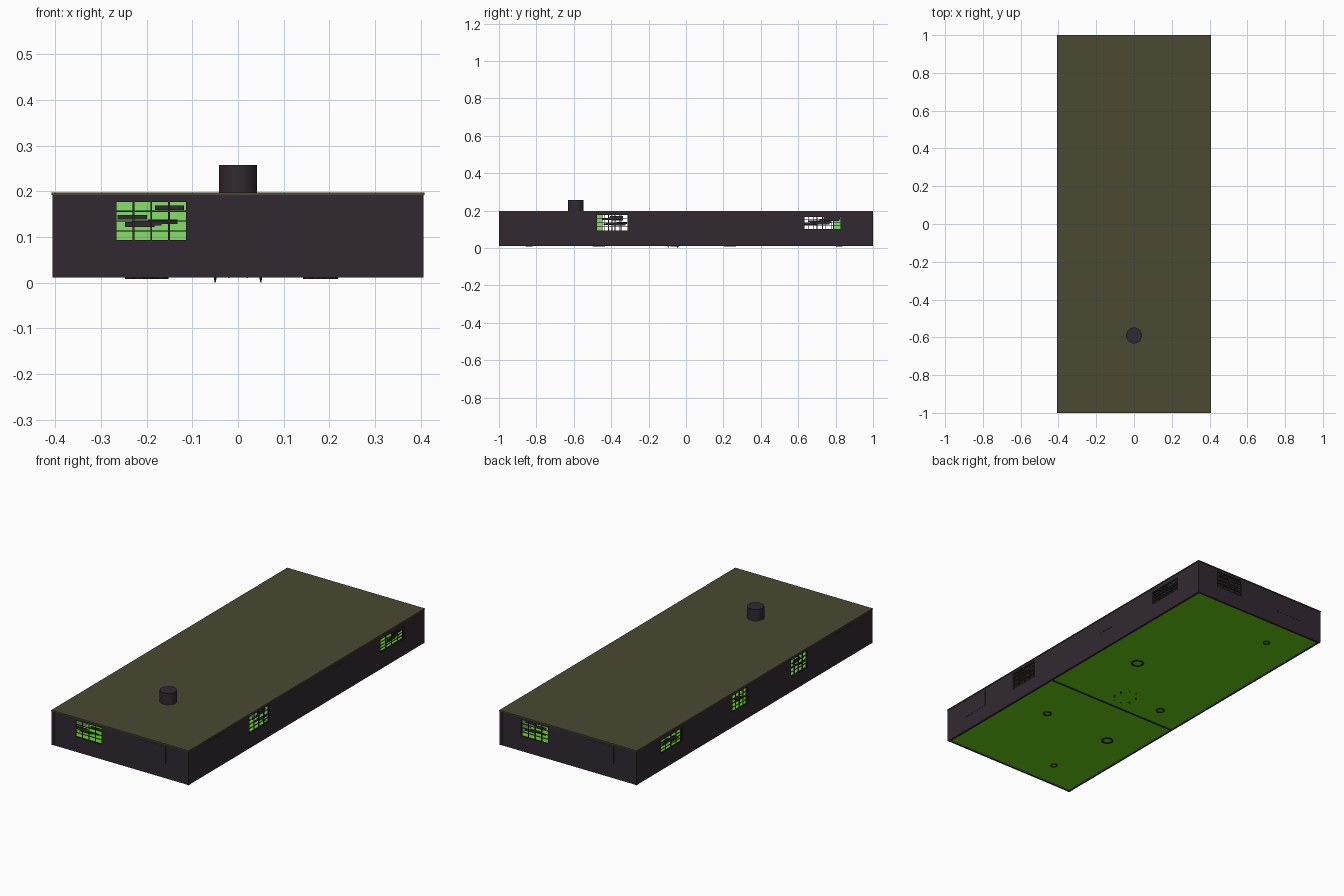
import bpy, bmesh, math, random
from mathutils import Matrix

if "Cube" in bpy.data.objects:
    bpy.data.objects.remove(bpy.data.objects["Cube"])

random.seed(4)


def material(name, rgb):
    m = bpy.data.materials.new(name)
    m.diffuse_color = (*rgb, 1)
    m.use_nodes = True
    m.node_tree.nodes["Principled BSDF"].inputs["Base Color"].default_value = m.diffuse_color
    return m


WALL = material("dark_plum", (0.031, 0.022, 0.031))
ROOF = material("olive", (0.070, 0.067, 0.032))
FLOOR = material("grass_green", (0.14, 0.66, 0.008))
INNER = material("pale_green", (0.24, 0.74, 0.145))

HX, HY = 0.405, 0.997      # outer half sizes of the walls
Z0, Z1 = 0.011, 0.193      # wall bottom and top
T = 0.012                  # wall thickness


def boxes(name, ranges, mat, turn=None, lining=None):
    """One object from boxes given as (x0, x1, y0, y1, z0, z1)."""
    bm = bmesh.new()
    for x0, x1, y0, y1, z0, z1 in ranges:
        mtx = (Matrix.Translation(((x0 + x1) / 2, (y0 + y1) / 2, (z0 + z1) / 2))
               @ Matrix.Diagonal((x1 - x0, y1 - y0, z1 - z0, 1)))
        bmesh.ops.create_cube(bm, size=1, matrix=mtx)
    if lining:             # faces towards the room get the lining colour
        bm.normal_update()
        for f in bm.faces:
            f.material_index = int(f.normal.y > 0.9)
    return finish(name, bm, mat, turn, lining)


def finish(name, bm, mat, turn=None, lining=None):
    if turn:
        bm.transform(turn)
    me = bpy.data.meshes.new(name)
    bm.to_mesh(me)
    bm.free()
    me.materials.append(mat)
    if lining:
        me.materials.append(lining)
    ob = bpy.data.objects.new(name, me)
    bpy.context.collection.objects.link(ob)
    return ob


def cylinder(name, x, y, r, z0, z1, mat, sides, r_low=None):
    bm = bmesh.new()
    bmesh.ops.create_cone(bm, cap_ends=True, segments=sides, radius1=r if r_low is None else r_low,
                          radius2=r, depth=z1 - z0,
                          matrix=Matrix.Translation((x, y, (z0 + z1) / 2)))
    return finish(name, bm, mat)


def wall(side, half, dist, angle, windows, shutters):
    """Wall along local x, outside towards -y, then turned into place.
    Openings are (centre, width, bottom, top)."""
    turn = Matrix.Rotation(angle, 4, 'Z')
    y0, y1 = -dist, -dist + T
    parts, x = [], -half
    for c, w, b, t in sorted(windows):
        l, r = c - w / 2, c + w / 2
        parts += [(x, l, y0, y1, Z0, Z1), (l, r, y0, y1, Z0, b), (l, r, y0, y1, t, Z1)]
        x = r
    parts.append((x, half, y0, y1, Z0, Z1))
    boxes(side + "_wall", parts, WALL, turn, INNER)

    # window frames with glazing bars and a few loose boards
    for i, (c, w, b, t) in enumerate(windows):
        l, r, h = c - w / 2, c + w / 2, t - b
        ya, yb = y0 + 0.003, y0 + 0.007
        bars = []
        for k in range(5):
            u = l + 0.002 + (w - 0.004) * k / 4
            bars.append((u - 0.002, u + 0.002, ya, yb, b, t))
        for k in range(5):
            z = b + 0.0015 + (h - 0.003) * k / 4
            bars.append((l, r, ya, yb, z - 0.0015, z + 0.0015))
        for k in range(5):
            s = l + random.uniform(0, 0.6) * w
            z = b + random.uniform(0.3, 0.88) * h
            bars.append((s, s + 0.4 * w, yb, yb + 0.002, z, z + 0.01))
        boxes(f"{side}_window_{i + 1}", bars, WALL, turn)

    # closed shutters, almost flush with the wall
    if shutters:
        boxes(side + "_shutters", [(c - w / 2, c + w / 2, y0 - 0.001, y0, b, t)
                                   for c, w, b, t in shutters], WALL, turn)


# Outer walls (local x runs left to right as seen from outside)
wall("front", HX, HY, 0, [(-0.19, 0.16, 0.09, 0.18)], [(0.19, 0.16, 0.09, 0.18)])
wall("back", HX, HY, math.pi, [(-0.20, 0.16, 0.09, 0.18)], [(0.19, 0.16, 0.09, 0.18)])
wall("right", HY - T, HX, math.pi / 2,
     [(-0.395, 0.17, 0.09, 0.18), (0.73, 0.20, 0.10, 0.17)],
     [(-0.78, 0.16, 0.09, 0.18), (0.26, 0.11, 0.11, 0.17)])
wall("left", HY - T, HX, -math.pi / 2,
     [(-0.70, 0.18, 0.10, 0.17), (-0.12, 0.13, 0.09, 0.18), (0.38, 0.14, 0.09, 0.18)],
     [(0.75, 0.16, 0.09, 0.18)])

# Corner posts
boxes("corner_posts", [(sx * 0.399 - 0.0075, sx * 0.399 + 0.0075,
                        sy * 0.991 - 0.0075, sy * 0.991 + 0.0075, Z0, Z1)
                       for sx in (-1, 1) for sy in (-1, 1)], WALL)

# Roof slab and chimney
boxes("roof", [(-0.408, 0.408, -1, 1, 0.192, 0.197)], ROOF)
chimney = cylinder("chimney", 0, -0.59, 0.042, 0.19, 0.258, WALL, 32)
bpy.context.view_layer.objects.active = chimney
chimney.select_set(True)
bpy.ops.object.shade_smooth_by_angle(angle=math.radians(40))

# Two floor slabs with the room divider between them
ix, iy, div = HX - T - 0.001, HY - T - 0.001, -0.18
boxes("floor", [(-ix, ix, -iy, div - 0.006, 0.012, 0.016),
                (-ix, ix, div + 0.006, iy, 0.012, 0.016)], FLOOR)
boxes("divider_sill", [(-ix, ix, div - 0.005, div + 0.005, Z0, 0.018)], WALL)
boxes("room_divider", [(-ix, 0.02, div - 0.005, div + 0.005, 0.018, 0.192),
                       (0.12, ix, div - 0.005, div + 0.005, 0.018, 0.192),
                       (0.02, 0.12, div - 0.005, div + 0.005, 0.15, 0.192)], INNER)

# Ring shaped feet under the floor
for i, (x, y, r) in enumerate([(0.197, -0.456, 0.022), (0.174, 0.235, 0.032),
                               (-0.216, -0.47, 0.03), (-0.17, -0.84, 0.018),
                               (-0.225, -0.06, 0.022), (-0.196, 0.82, 0.018)]):
    bm = bmesh.new()
    for k in range(8):
        m = (Matrix.Translation((x, y, 0.0105)) @ Matrix.Rotation(k * math.tau / 8, 4, 'Z')
             @ Matrix.Translation((r * 0.85, 0, 0))
             @ Matrix.Diagonal((r * 0.3, r * 0.6, 0.004, 1)))
        bmesh.ops.create_cube(bm, size=1, matrix=m)
    finish(f"floor_ring_{i + 1}", bm, WALL)

# Small pointed pegs in a circle under the middle, every second one long
for k in range(8):
    a = (k + 0.5) * math.tau / 8
    low = 0.0 if k in (0, 3, 4, 7) else 0.010
    cylinder(f"floor_peg_{k + 1}", 0.054 * math.cos(a), -0.07 + 0.065 * math.sin(a),
             0.004, low, 0.013, WALL, 6, r_low=0.001)
